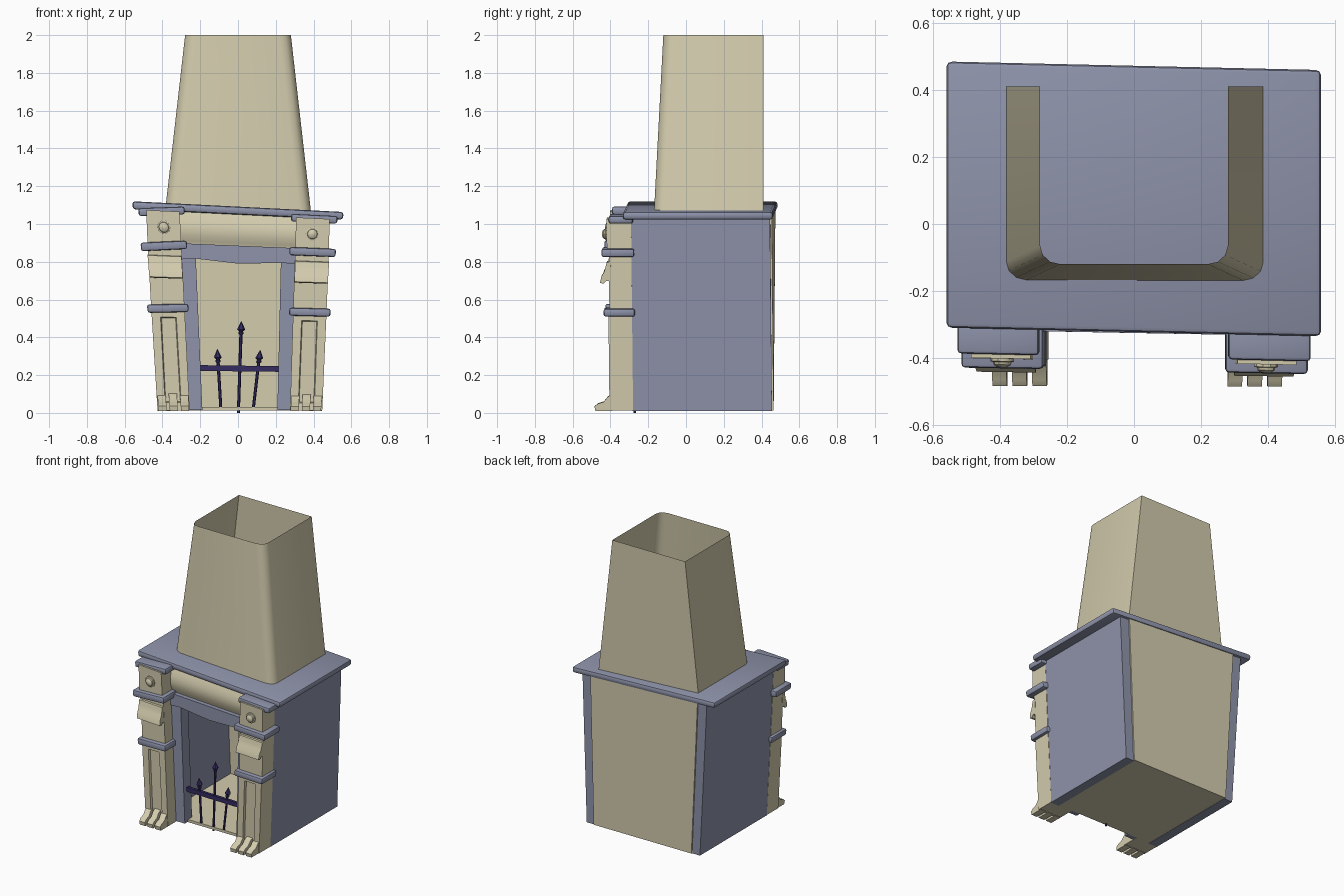
import bpy, bmesh, math
from mathutils import Vector

cube = bpy.data.objects.get("Cube")
if cube:
    bpy.data.objects.remove(cube)


def material(name, rgb):
    m = bpy.data.materials.new(name)
    m.use_nodes = True
    m.diffuse_color = (*rgb, 1)
    m.node_tree.nodes["Principled BSDF"].inputs["Base Color"].default_value = (*rgb, 1)
    return m


SAND = material("sand_stone", (0.65, 0.60, 0.42))
SLATE = material("slate_blue", (0.27, 0.29, 0.40))
IRON = material("dark_iron", (0.035, 0.025, 0.12))
parts = []


def lean(co):
    """Cartoon distortion: flares upwards, sags and twists to one side."""
    x, y, z = co
    return Vector((x * (1 + 0.17 * z) + 0.01 * (1 - z),
                   y - 0.025 * x * z, z - 0.055 * x * z))


def finish(name, bm, mat, crooked=True):
    bmesh.ops.recalc_face_normals(bm, faces=bm.faces)
    if crooked:
        for v in bm.verts:
            v.co = lean(v.co)
    mesh = bpy.data.meshes.new(name)
    bm.to_mesh(mesh)
    bm.free()
    mesh.materials.append(mat)
    ob = bpy.data.objects.new(name, mesh)
    bpy.context.collection.objects.link(ob)
    parts.append(ob)


def loft(loops, capped=True):
    """Skin closed loops of points into a solid or an open tube."""
    bm = bmesh.new()
    rings = [[bm.verts.new(p) for p in loop] for loop in loops]
    n = len(rings[0])
    for a, b in zip(rings, rings[1:]):
        for i in range(n):
            j = (i + 1) % n
            bm.faces.new((a[i], a[j], b[j], b[i]))
    if capped:
        bm.faces.new(rings[0])
        bm.faces.new(rings[-1])
    return bm


def block(name, x, y, z, mat, top_x=None, bevel=0, tilt=0, panel=False):
    """Box with optional tapered top, rounded edges, tilt and sunk front panel."""
    tx = top_x or x
    bm = loft([[(r[0], y[0], h), (r[1], y[0], h), (r[1], y[1], h), (r[0], y[1], h)]
               for r, h in ((x, z[0]), (tx, z[1]))])
    if panel:
        face = min(bm.faces, key=lambda f: f.calc_center_median().y)
        bmesh.ops.recalc_face_normals(bm, faces=bm.faces)
        bmesh.ops.inset_individual(bm, faces=[face], thickness=0.06)
        bmesh.ops.inset_individual(bm, faces=[face], thickness=0.006, depth=-0.015)
    if bevel:
        bmesh.ops.bevel(bm, geom=bm.edges[:], offset=bevel, segments=2,
                        profile=0.5, affect='EDGES')
    for v in bm.verts:
        v.co.z += tilt * (v.co.x - sum(x) / 2)
    finish(name, bm, mat)


def molding(name, profile, x, mat):
    """Sweep a (y, z) profile along x."""
    finish(name, loft([[(e, y, z) for y, z in profile] for e in x]), mat)


def lathe(name, profile, place, mat, sides=8):
    """Turn a (radius, height) profile; place maps local points to the model."""
    turns = [math.tau * i / sides for i in range(sides)]
    bm = loft([[place(r * math.cos(t), r * math.sin(t), h) for t in turns]
               for r, h in profile])
    finish(name, bm, mat)


# Chimney hood: open tapered tube with rounded front corners
def hood_loop(half, front, back, z, r=0.1):
    corner = [(math.cos(t * math.pi / 6), math.sin(t * math.pi / 6)) for t in range(4)]
    right = [(half - r * 0.6 * (1 - c), front + r * 0.55 * (1 - s), z) for c, s in corner]
    left = [(-x, y, h) for x, y, h in reversed(right)]
    return [(half, back, z)] + right + left + [(-half, back, z)]


finish("chimney_hood", loft([hood_loop(0.388, -0.17, 0.41, 1.05),
                             hood_loop(0.28, -0.12, 0.41, 2.0)], False), SAND, False)

# Mantel, firebox and frieze
block("mantel_slab", (-0.472, 0.472), (-0.322, 0.472), (1.05, 1.092), SLATE, bevel=0.014)
block("hearth_floor", (-0.38, 0.38), (-0.28, 0.455), (0.012, 0.03), SAND)
block("back_panel", (-0.375, 0.375), (0.435, 0.464), (0.012, 1.06), SAND,
      top_x=(-0.355, 0.355))
frieze = [(-0.2, 0.86), (-0.288, 0.86)]
frieze += [(-0.288 - 0.028 * math.sin(math.pi * i / 6), 0.87 + 0.03 * i) for i in range(7)]
frieze += [(-0.2, 1.06)]
molding("frieze", frieze, (-0.29, 0.29), SAND)

# Shallow pointed lintel across the opening
arch = [(-0.28, 0.885), (0.28, 0.885), (0.28, 0.80), (0.2, 0.803), (0, 0.79),
        (-0.2, 0.808), (-0.28, 0.80)]
finish("lintel", loft([[(x, y, z) for x, z in arch] for y in (-0.325, -0.235)]), SLATE)

# Bracket and claw profiles
bracket = [(-0.39, 0.82), (-0.412, 0.815), (-0.418, 0.79), (-0.425, 0.765), (-0.44, 0.74),
           (-0.448, 0.705), (-0.43, 0.70), (-0.415, 0.715), (-0.39, 0.715)]
claw = [(-0.39, 0.01), (-0.48, 0.01), (-0.484, 0.035), (-0.465, 0.05), (-0.435, 0.06),
        (-0.415, 0.085), (-0.39, 0.10)]

for side, label in ((-1, "right"), (1, "left")):
    def span(a, b):
        return (side * a, side * b)

    tilt = 0.1 if side < 0 else 0
    # Side wall and door jamb
    block(label + "_wall", span(0.37, 0.435), (-0.285, 0.455), (0.01, 1.06), SLATE,
          top_x=span(0.35, 0.412))
    block(label + "_jamb", span(0.198, 0.27), (-0.315, -0.235), (0.015, 0.84), SLATE,
          top_x=span(0.198, 0.27))
    block(label + "_front_wall", span(0.25, 0.40), (-0.29, -0.25), (0.015, 1.05), SLATE)

    # Pilaster in three stages with bands between
    block(label + "_pilaster_base", span(0.265, 0.435), (-0.405, -0.28), (0.012, 0.54), SAND,
          top_x=span(0.263, 0.425), panel=True)
    block(label + "_pilaster_middle", span(0.263, 0.425), (-0.40, -0.28), (0.54, 0.87), SAND,
          top_x=span(0.262, 0.418))
    block(label + "_pilaster_head", span(0.262, 0.418), (-0.41, -0.28), (0.87, 1.05), SAND,
          top_x=span(0.262, 0.412))
    block(label + "_lower_band", span(0.244, 0.444), (-0.43, -0.265), (0.522, 0.565), SLATE,
          bevel=0.011, tilt=tilt / 2)
    block(label + "_upper_band", span(0.236, 0.450), (-0.438, -0.265), (0.846, 0.89), SLATE,
          bevel=0.011, tilt=tilt)
    block(label + "_cap", span(0.239, 0.447), (-0.398, -0.27), (1.027, 1.068), SLATE,
          bevel=0.011, tilt=tilt)
    molding(label + "_bracket", bracket, span(0.264, 0.422), SAND)
    lathe(label + "_boss", [(0.036, 0), (0.036, 0.01), (0.028, 0.012), (0.026, 0.02),
                            (0.015, 0.027), (0.002, 0.029)],
          lambda a, b, h, s=side: (s * 0.338 + a * 0.85, -0.408 - h, 0.965 + b), SAND, 10)
    for i in range(3):
        a = 0.268 + 0.059 * i
        molding(f"{label}_claw_{i + 1}", claw, span(a, a + 0.043), SAND)

# Iron fire guard
block("guard_bar", (-0.2, 0.2), (-0.282, -0.262), (0.22, 0.25), IRON)
for name, foot, lean_x, low, high in (("right", -0.10, -0.01, 0.015, 0.335),
                                      ("middle", -0.008, 0.02, 0.0, 0.485),
                                      ("left", 0.07, 0.035, 0.015, 0.335)):
    tall = high - low
    spear = [(0.008, 0), (0.008, tall - 0.07), (0.013, tall - 0.066), (0.013, tall - 0.058),
             (0.009, tall - 0.054), (0.02, tall - 0.043), (0.001, tall)]
    lathe(name + "_spear", spear,
          lambda a, b, h: (foot + a + lean_x * h / tall, -0.272 + b, low + h), IRON, 6)

# Smooth rounded areas, keep hard edges sharp
bpy.ops.object.select_all(action='DESELECT')
for ob in parts:
    ob.select_set(True)
bpy.context.view_layer.objects.active = parts[0]
bpy.ops.object.shade_smooth_by_angle(angle=math.radians(35))
